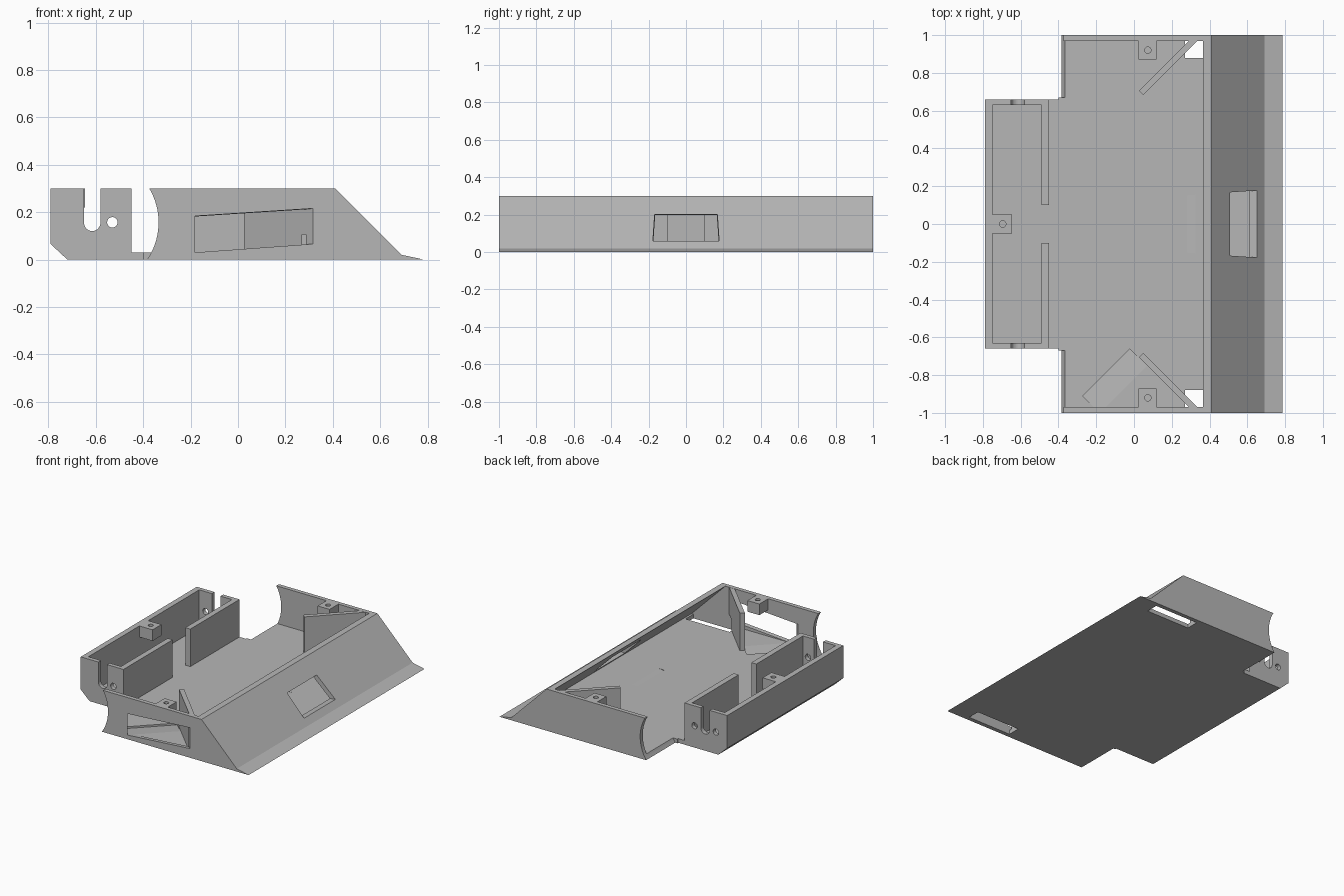
import bpy, bmesh
from math import sin, cos, pi, radians
from mathutils import Matrix

cube = bpy.data.objects.get("Cube")
if cube:
    bpy.data.objects.remove(cube, do_unlink=True)

GREY = (0.47, 0.47, 0.47, 1)
grey = bpy.data.materials.new("plain grey")
grey.use_nodes = True
grey.diffuse_color = GREY
bsdf = next(n for n in grey.node_tree.nodes if n.type == 'BSDF_PRINCIPLED')
bsdf.inputs["Base Color"].default_value = GREY

TOP, FLOOR = 0.30, 0.03
AXLE_X, AXLE_Z = -0.615, 0.157
SIDES = (("left", -1), ("right", 1))


def prism(name, pts, axis, lo, hi, matrix=None):
    """Extrude a closed profile: (x, z) points along y, or (x, y) points along z."""
    bm = bmesh.new()
    place = (lambda p, t: (p[0], t, p[1])) if axis == 'y' else (lambda p, t: (p[0], p[1], t))
    face = bm.faces.new([bm.verts.new(place(p, lo)) for p in pts])
    new = bmesh.ops.extrude_face_region(bm, geom=[face])["geom"]
    shift = (0, hi - lo, 0) if axis == 'y' else (0, 0, hi - lo)
    bmesh.ops.translate(bm, vec=shift, verts=[g for g in new if isinstance(g, bmesh.types.BMVert)])
    if matrix:
        bm.transform(matrix)
    bmesh.ops.recalc_face_normals(bm, faces=bm.faces)
    mesh = bpy.data.meshes.new(name)
    bm.to_mesh(mesh)
    bm.free()
    mesh.materials.append(grey)
    obj = bpy.data.objects.new(name, mesh)
    bpy.context.collection.objects.link(obj)
    return obj


def rect(x0, x1, y0, y1):
    return [(x0, y0), (x1, y0), (x1, y1), (x0, y1)]


def circle(x, y, r, n=32):
    return [(x + r * cos(2 * pi * i / n), y + r * sin(2 * pi * i / n)) for i in range(n)]


def cut(obj, *cutters):
    """Subtract the cutters and bake the result."""
    for c in cutters:
        mod = obj.modifiers.new("cut", 'BOOLEAN')
        mod.operation, mod.solver, mod.object = 'DIFFERENCE', 'EXACT', c
    bpy.context.view_layer.update()
    deps = bpy.context.evaluated_depsgraph_get()
    mesh = bpy.data.meshes.new_from_object(obj.evaluated_get(deps))
    obj.modifiers.clear()
    obj.data = mesh


def flip(s):
    return Matrix.Diagonal((1, s, 1, 1))


helpers = []


def cutter(*args):
    obj = prism(*args)
    obj.hide_render = True
    helpers.append(obj)
    return obj


# Cutters: wheel wells, slanted sensor openings, corner cable holes
wheel, sensor, corner = {}, {}, {}
for side, s in SIDES:
    wheel[s] = cutter("wheel_cutter", circle(AXLE_X, AXLE_Z, 0.28, 96), 'y', 0.67, 1.1, flip(s))
    beam = [(0.4525, 0.017), (1.0, 0.073), (1.0, 0.222), (0.4525, 0.172)]
    sensor[s] = cutter("sensor_cutter", beam, 'y', -0.835, -0.483,
                       flip(-s) @ Matrix.Rotation(radians(-45), 4, 'Z'))
    corner[s] = cutter("corner_cutter", rect(0.27, 0.62, 0.88, 0.97), 'z', -0.1, 0.105, flip(s))

# Forward sensor opening, widening outward
front_beam = [(0.28, 0.026), (0.75, 0.068), (0.75, 0.222), (0.28, 0.18)]
front_cutter = cutter("front_cutter", front_beam, 'y', -0.152, 0.152)
for v in front_cutter.data.vertices:
    v.co.y *= 1 + 0.45 * (v.co.x - 0.28)

# Floor plate with stepped outline
half = [(-0.70, 0.63), (-0.45, 0.63), (-0.45, 0.66), (-0.40, 0.66), (-0.40, 0.97), (0.64, 0.97)]
outline = half + [(x, -y) for x, y in reversed(half)]
floor = prism("floor", outline, 'z', 0, FLOOR)
cut(floor, *wheel.values(), *sensor.values(), *corner.values(), front_cutter)

# Sloped front wall with scoop lip
front_wall = prism("sloped_wall", [(0.64, 0), (0.785, 0), (0.69, 0.02), (0.41, TOP), (0.365, TOP),
                                   (0.635, FLOOR)], 'y', -1, 1)
cut(front_wall, front_cutter)

# Rear wall with chamfered bottom edge
prism("rear_wall", [(-0.72, 0), (-0.70, 0), (-0.70, FLOOR), (-0.75, FLOOR), (-0.75, TOP),
                    (-0.79, TOP), (-0.79, 0.065)], 'y', -0.63, 0.63)

for side, s in SIDES:
    # Side wall with wheel arc and slanted window
    wall = prism(side + "_side_wall", [(-0.42, 0), (0.64, 0), (0.635, FLOOR), (0.365, TOP),
                                       (-0.42, TOP)], 'y', 0.97, 1, flip(s))
    cut(wall, wheel[s], sensor[s])

    # Diagonal guard plate beside the sensor opening
    guard = prism(side + "_guard_plate", [(0.05, 0.683), (0.026, 0.706), (0.315, 0.995), (0.36, 0.995)],
                  'z', FLOOR, TOP - 0.001, flip(s))
    cut(guard, corner[s])

    # Motor bay end plate with axle slot and screw holes
    end = prism(side + "_motor_plate", [(-0.72, 0), (-0.45, 0), (-0.45, TOP), (-0.79, TOP),
                                        (-0.79, 0.065)], 'y', 0.63, 0.66, flip(s))
    arc = [(AXLE_X + 0.035 * cos(a), AXLE_Z + 0.037 * sin(a))
           for a in (pi + pi * i / 16 for i in range(17))]
    slot = arc + [(AXLE_X + 0.035, 0.4), (AXLE_X - 0.035, 0.4)]
    cut(end, cutter("slot_cutter", slot, 'y', 0.6, 0.7, flip(s)),
        *[cutter("screw_cutter", circle(AXLE_X + d, AXLE_Z, 0.022), 'y', 0.6, 0.7, flip(s))
          for d in (-0.085, 0.085)])

    # Inner wall of the motor bay
    prism(side + "_bay_wall", rect(-0.49, -0.45, 0.10, 0.63), 'z', FLOOR, TOP, flip(s))


# Screw posts hanging at the rim
def post(name, x0, x1, y0, y1, hx, hy):
    obj = prism(name, rect(x0, x1, y0, y1), 'z', 0.22, TOP)
    cut(obj, cutter("post_cutter", circle(hx, hy, 0.017), 'z', 0.1, 0.4))


post("rear_post", -0.75, -0.645, -0.05, 0.05, -0.695, 0)
for side, s in SIDES:
    post(side + "_post", 0.025, 0.12, *sorted((s * 0.87, s * 0.97)), 0.073, s * 0.92)

for h in helpers:
    bpy.data.objects.remove(h, do_unlink=True)
